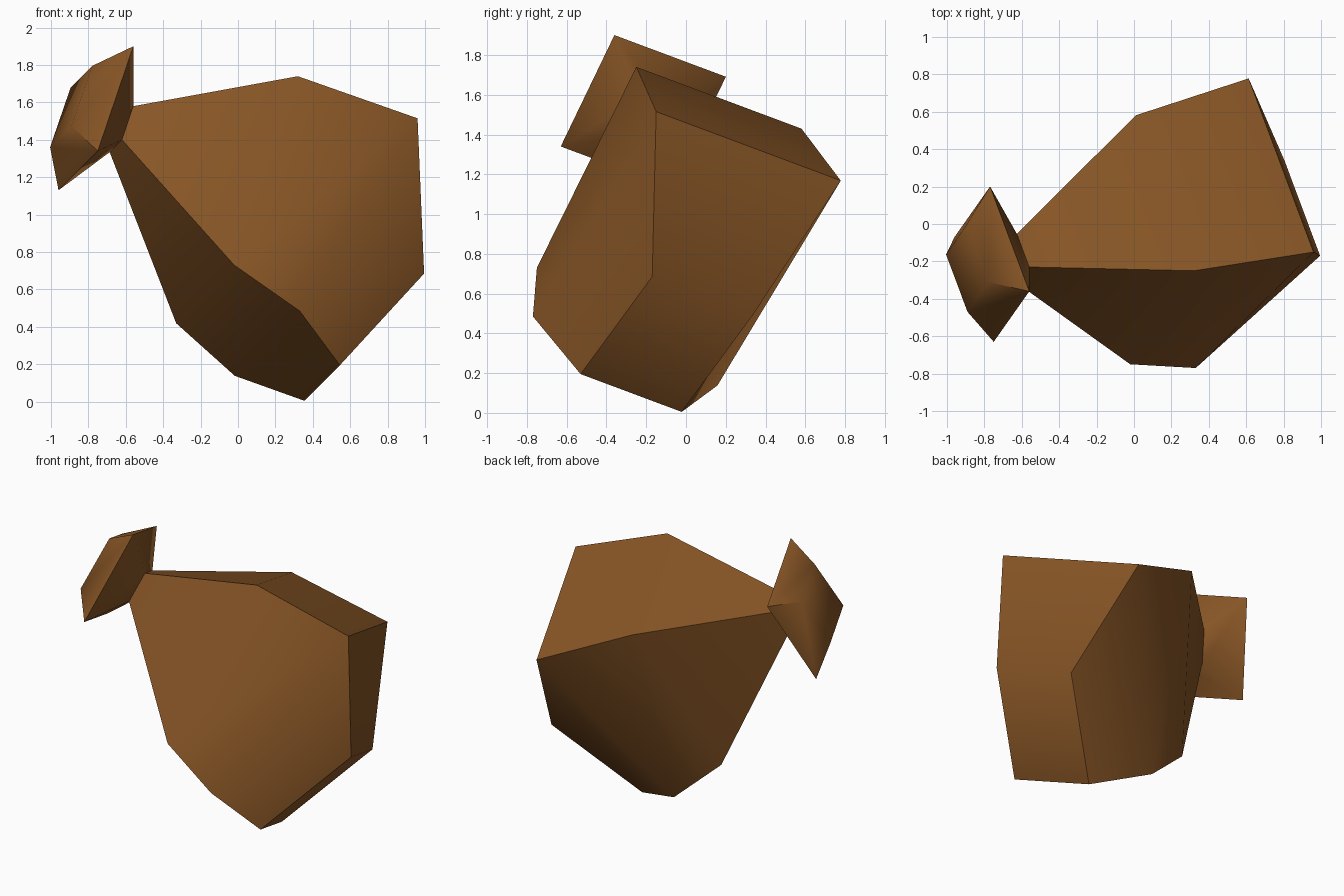
import bpy, bmesh, math
from mathutils import Vector

if "Cube" in bpy.data.objects:
    bpy.data.objects.remove(bpy.data.objects["Cube"])

brown = bpy.data.materials.new("leather brown")
brown.diffuse_color = (0.245, 0.092, 0.019, 1)
brown.use_nodes = True
brown.node_tree.nodes["Principled BSDF"].inputs["Base Color"].default_value = brown.diffuse_color

SIDE = Vector((-0.33, 0.883, -0.33)).normalized()   # shared width direction of the tilted pouch


def ring(bm, corner, width, down):
    """Rectangle of vertices from one corner, a width and a downward edge."""
    c, d, w = Vector(corner), Vector(down), SIDE * width
    return [bm.verts.new(p) for p in (c, c + w, c + w + d, c + d)]


def loft(name, sections):
    bm = bmesh.new()
    rings = [ring(bm, *s) for s in sections]
    for a, b in zip(rings, rings[1:]):
        for i in range(4):
            j = (i + 1) % 4
            bm.faces.new((a[i], a[j], b[j], b[i]))
    bm.faces.new(rings[0])
    bm.faces.new(rings[-1])
    bmesh.ops.recalc_face_normals(bm, faces=bm.faces)
    mesh = bpy.data.meshes.new(name)
    bm.to_mesh(mesh)
    bm.free()
    mesh.materials.append(brown)
    ob = bpy.data.objects.new(name, mesh)
    bpy.context.collection.objects.link(ob)
    bpy.ops.object.select_all(action='DESELECT')
    ob.select_set(True)
    bpy.context.view_layer.objects.active = ob
    bpy.ops.object.shade_smooth_by_angle(angle=math.radians(60))
    return ob


# One continuous pouch, from the closed top of the neck to the sagging base
loft("pouch", [
    ((-0.78, -0.31, 1.795), 0.347, (-0.11, -0.16, -0.32)),   # end cap
    ((-0.56, -0.36, 1.90), 0.634, (-0.19, -0.27, -0.56)),    # flared rim
    ((-0.56, -0.23, 1.58), 0.20, (-0.06, -0.09, -0.18)),     # tied neck
    ((0.32, -0.25, 1.74), 0.94, (-0.34, -0.50, -1.01)),      # shoulder
    ((0.96, -0.15, 1.515), 1.05, (-0.63, -0.62, -1.03)),     # belly
    ((0.995, -0.17, 0.685), 0.575, (-0.45, -0.36, -0.49)),   # base
])
